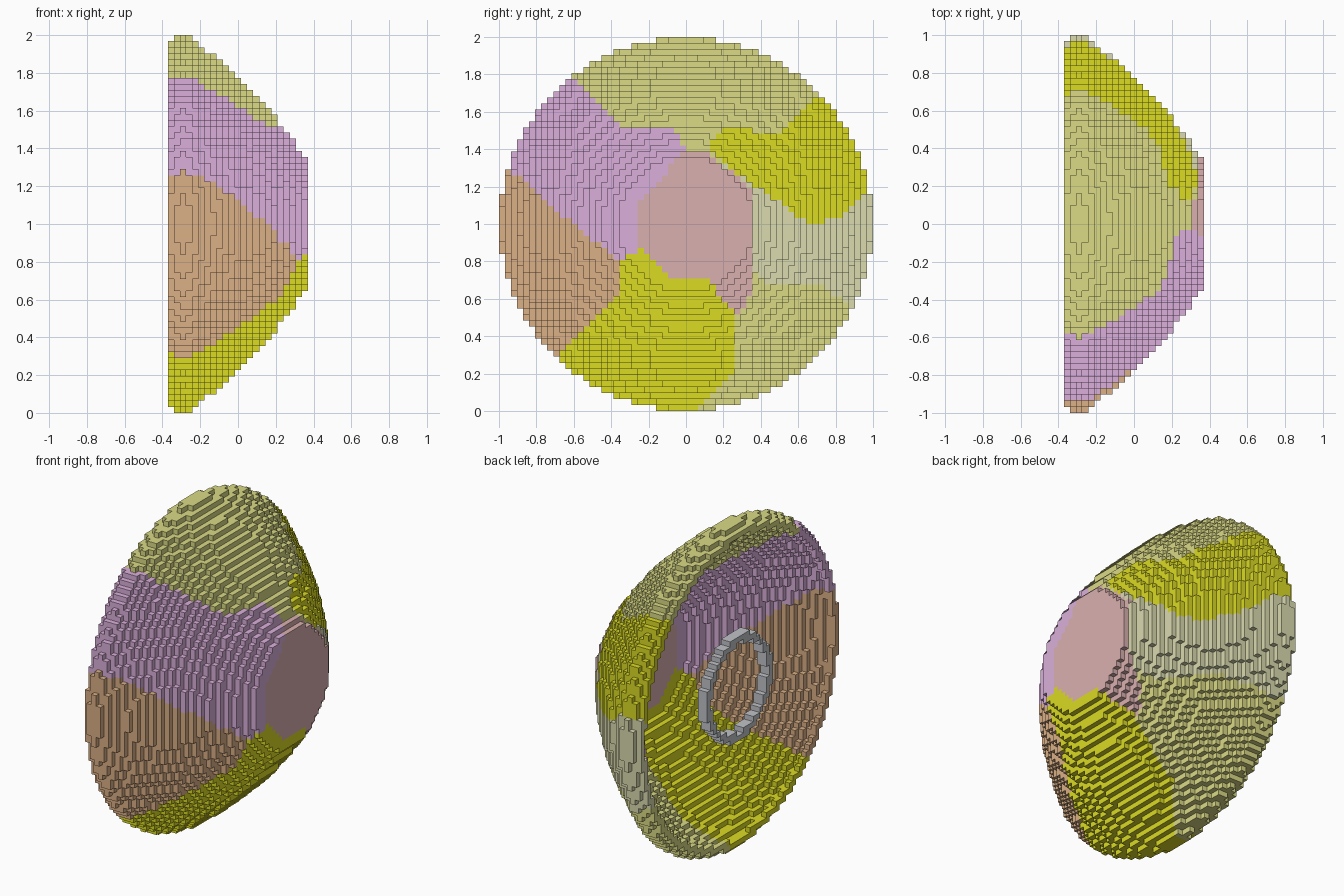
import bpy
import bmesh
import math

cube = bpy.data.objects.get("Cube")
if cube:
    bpy.data.objects.remove(cube)

N, LAYERS = 62, 23          # cells across the dish and along its depth
V = 2 / N                   # cell size
WALL = 4                    # wall thickness along the depth, in cells


def make_material(name, rgb):
    lin = [((c / 255 + 0.055) / 1.055) ** 2.4 for c in rgb] + [1]
    m = bpy.data.materials.new(name)
    m.use_nodes = True
    m.diffuse_color = lin
    m.node_tree.nodes["Principled BSDF"].inputs["Base Color"].default_value = lin
    return m


MATS = {
    "khaki": make_material("khaki", (219, 219, 134)),
    "yellow": make_material("yellow", (219, 219, 36)),
    "pale": make_material("pale sage", (219, 219, 176)),
    "pink": make_material("dusty pink", (219, 176, 176)),
    "brown": make_material("tan brown", (219, 176, 134)),
    "purple": make_material("lilac", (219, 176, 219)),
    "grey": make_material("grey", (192, 195, 200)),
}

# Dish profile: (x, radius)
PROFILE = [(-0.355, 0.965), (-0.323, 0.988), (-0.29, 0.997), (-0.258, 0.99), (-0.226, 0.965),
           (-0.19, 0.94), (0.01, 0.775), (0.14, 0.638), (0.235, 0.52), (0.30, 0.43),
           (0.355, 0.36)]


def radius(layer):
    x = (layer - LAYERS // 2) * V
    for (x0, r0), (x1, r1) in zip(PROFILE, PROFILE[1:]):
        if x <= x1:
            return r0 + (r1 - r0) * (x - x0) / (x1 - x0)
    return PROFILE[-1][1]


# Panel outlines across the dish, as (y, height from the axis); first match wins
PANELS = [
    ("centre_panel", "pink",
     [(0.0, 0.4), (0.1, 0.4), (0.35, 0.18), (0.36, -0.22), (0.33, -0.45), (0.28, -0.48),
      (0.2, -0.4), (0.1, -0.28), (-0.08, -0.28), (-0.25, -0.12), (-0.25, 0.12)]),
    ("upper_back_panel", "yellow",
     [(0.7, 0.68), (0.5, 0.48), (0.22, 0.52), (0.12, 0.42), (0.2, 0.32), (0.45, 0.15),
      (0.65, 0.01), (0.82, 0.02), (0.97, 0.17), (1.2, 0.4), (1.0, 1.0)]),
    ("top_panel", "khaki",
     [(-0.6, 0.78), (-0.35, 0.52), (-0.1, 0.53), (0.02, 0.39), (0.1, 0.38), (0.2, 0.32),
      (0.4, 0.3), (0.8, 0.5), (1.0, 1.0), (0, 1.5), (-0.8, 1.0)]),
    ("back_panel", "pale",
     [(0.1, 0.4), (0.2, 0.32), (0.97, 0.17), (1.2, 0.4), (1.3, -0.6), (0.87, -0.43),
      (0.72, -0.33), (0.45, -0.33), (0.35, -0.24), (0.3, 0.0)]),
    ("front_panel", "brown",
     [(-0.95, 0.30), (-0.62, 0.01), (-0.35, -0.2), (-0.35, -0.35), (-0.67, -0.69),
      (-1.0, -1.0), (-1.5, 0.0), (-1.1, 0.40)]),
    ("bottom_panel", "yellow",
     [(-0.75, -0.6), (-0.45, -0.3), (-0.35, -0.2), (-0.25, -0.13), (0.0, -0.2),
      (0.1, -0.28), (0.25, -0.45), (0.26, -0.65), (0.25, -0.8), (0.05, -1.0),
      (0.0, -1.5), (-1.0, -1.0)]),
    ("lower_back_panel", "khaki",
     [(0.05, -1.0), (0.25, -0.8), (0.25, -0.45), (0.32, -0.42), (0.32, -0.2),
      (0.45, -0.32), (0.72, -0.32), (0.87, -0.42), (1.3, -0.6), (1.0, -1.3), (0.0, -1.5)]),
    ("upper_front_panel", "purple", []),
    ("inner_ring", "grey", []),
]


def inside(poly, y, w):
    hit = False
    for (y0, w0), (y1, w1) in zip(poly, poly[1:] + poly[:1]):
        if (w0 > w) != (w1 > w) and y < y0 + (y1 - y0) * (w - w0) / (w1 - w0):
            hit = not hit
    return hit


def panel_at(y, w):
    for name, _, poly in PANELS:
        if inside(poly, y, w):
            return name
    return "upper_front_panel"


# Fill the cells of the dish shell and the ring standing in its mouth
cells = {}
for j in range(N):
    for k in range(N):
        y, w = (j + 0.5 - N / 2) * V, (k + 0.5 - N / 2) * V
        r = math.hypot(y, w)
        if r > 1:
            continue
        panel = panel_at(y, w)
        for i in range(LAYERS):
            cavity = min(radius(i) - 1.3 * V, radius(i + WALL)) if i < LAYERS - WALL else 0
            if cavity < r <= radius(i):
                cells[i, j, k] = panel
            elif i < 2 and 8.6 * V < r < 9.9 * V:
                cells[i, j, k] = "inner_ring"

# Corners of a cell's face for each direction, wound outwards
SIDES = {}
for axis in range(3):
    for sign in (0, 1):
        quad = []
        for a, b in ((0, 0), (1, 0), (1, 1), (0, 1)):
            c = [0, 0, 0]
            c[axis], c[(axis + 1) % 3], c[(axis + 2) % 3] = sign, a, b
            quad.append(tuple(c))
        step = [0, 0, 0]
        step[axis] = 2 * sign - 1
        SIDES[tuple(step)] = quad if sign else quad[::-1]


def build_part(name, material):
    bm = bmesh.new()
    verts = {}

    def corner(p):
        if p not in verts:
            verts[p] = bm.verts.new(((p[0] - LAYERS / 2) * V, (p[1] - N / 2) * V, p[2] * V))
        return verts[p]

    for (i, j, k), part in cells.items():
        if part != name:
            continue
        for (di, dj, dk), quad in SIDES.items():
            if (i + di, j + dj, k + dk) not in cells:
                bm.faces.new([corner((i + a, j + b, k + c)) for a, b, c in quad])
    mesh = bpy.data.meshes.new(name)
    bm.to_mesh(mesh)
    bm.free()
    mesh.materials.append(material)
    bpy.context.collection.objects.link(bpy.data.objects.new(name, mesh))


for part_name, colour, _ in PANELS:
    build_part(part_name, MATS[colour])
